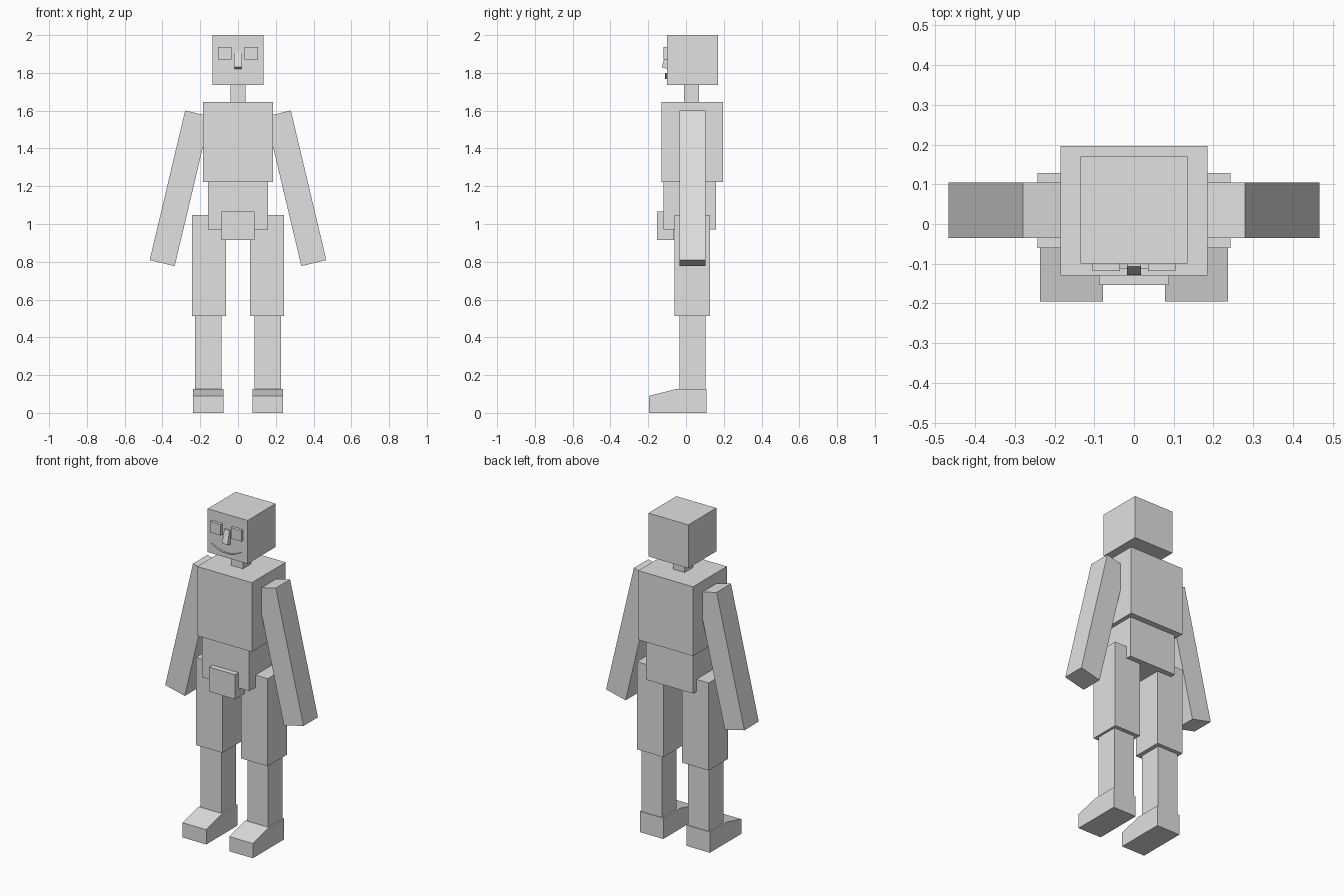
import bpy, bmesh, math
from mathutils import Matrix

cube = bpy.data.objects.get("Cube")
if cube:
    bpy.data.objects.remove(cube, do_unlink=True)

grey = bpy.data.materials.new("light_grey")
grey.use_nodes = True
colour = (0.75, 0.75, 0.75, 1)
grey.diffuse_color = colour
grey.node_tree.nodes["Principled BSDF"].inputs["Base Color"].default_value = colour


def finish(name, bm):
    mesh = bpy.data.meshes.new(name)
    bm.to_mesh(mesh)
    bm.free()
    mesh.materials.append(grey)
    obj = bpy.data.objects.new(name, mesh)
    bpy.context.collection.objects.link(obj)
    return obj


def box(name, xs, ys, zs, tilt=0):
    """Box between three ranges, tilted about y through its centre."""
    spans = (xs, ys, zs)
    bm = bmesh.new()
    bmesh.ops.create_cube(bm, size=1)
    bm.transform(Matrix.Diagonal([b - a for a, b in spans] + [1]))
    obj = finish(name, bm)
    obj.location = [(a + b) / 2 for a, b in spans]
    obj.rotation_euler.y = tilt
    return obj


def prism(name, xs, profile):
    """Side profile of (y, z) points extruded across x."""
    bm = bmesh.new()
    face = bm.faces.new([bm.verts.new((xs[0], y, z)) for y, z in profile])
    side = bmesh.ops.extrude_face_region(bm, geom=[face])["geom"]
    verts = [v for v in side if isinstance(v, bmesh.types.BMVert)]
    bmesh.ops.translate(bm, verts=verts, vec=(xs[1] - xs[0], 0, 0))
    bmesh.ops.recalc_face_normals(bm, faces=bm.faces)
    return finish(name, bm)


def mirrored(s, a, b):
    return sorted((s * a, s * b))


# Head and torso
box("head", (-0.135, 0.135), (-0.10, 0.17), (1.735, 2.0))
box("neck", (-0.04, 0.04), (-0.01, 0.07), (1.645, 1.735))
box("chest", (-0.185, 0.185), (-0.13, 0.196), (1.222, 1.645))
box("abdomen", (-0.16, 0.16), (-0.12, 0.16), (0.972, 1.222))
box("front_pouch", (-0.088, 0.088), (-0.153, -0.063), (0.915, 1.065))

# Nose leaning out towards its tip
prism("nose", (-0.018, 0.018),
      [(-0.09, 1.91), (-0.107, 1.91), (-0.128, 1.83), (-0.098, 1.82)])

# Smile: a thin curved strip standing out from the face
bm = bmesh.new()
rows = []
steps = 12
for i in range(steps + 1):
    t = 2 * i / steps - 1
    z = 1.767 + 0.033 * t * t
    rows.append([bm.verts.new((0.1 * t, y, z)) for y in (-0.10, -0.112)])
for a, b in zip(rows, rows[1:]):
    bm.faces.new((a[0], a[1], b[1], b[0]))
smile = finish("smile", bm)

# Paired parts
for side, s in (("left", 1), ("right", -1)):
    box(side + "_eye", mirrored(s, 0.035, 0.105), (-0.118, -0.09), (1.87, 1.937))
    box(side + "_arm", mirrored(s, 0.2395, 0.3755), (-0.035, 0.104),
        (0.782, 1.596), -s * math.radians(13.35))
    box(side + "_thigh", mirrored(s, 0.063, 0.243), (-0.06, 0.128), (0.512, 1.047))
    box(side + "_shin", mirrored(s, 0.088, 0.228), (-0.035, 0.104), (0.12, 0.512))
    prism(side + "_foot", mirrored(s, 0.078, 0.237),
          [(0.108, 0), (0.108, 0.127), (-0.05, 0.127), (-0.195, 0.09), (-0.195, 0)])
